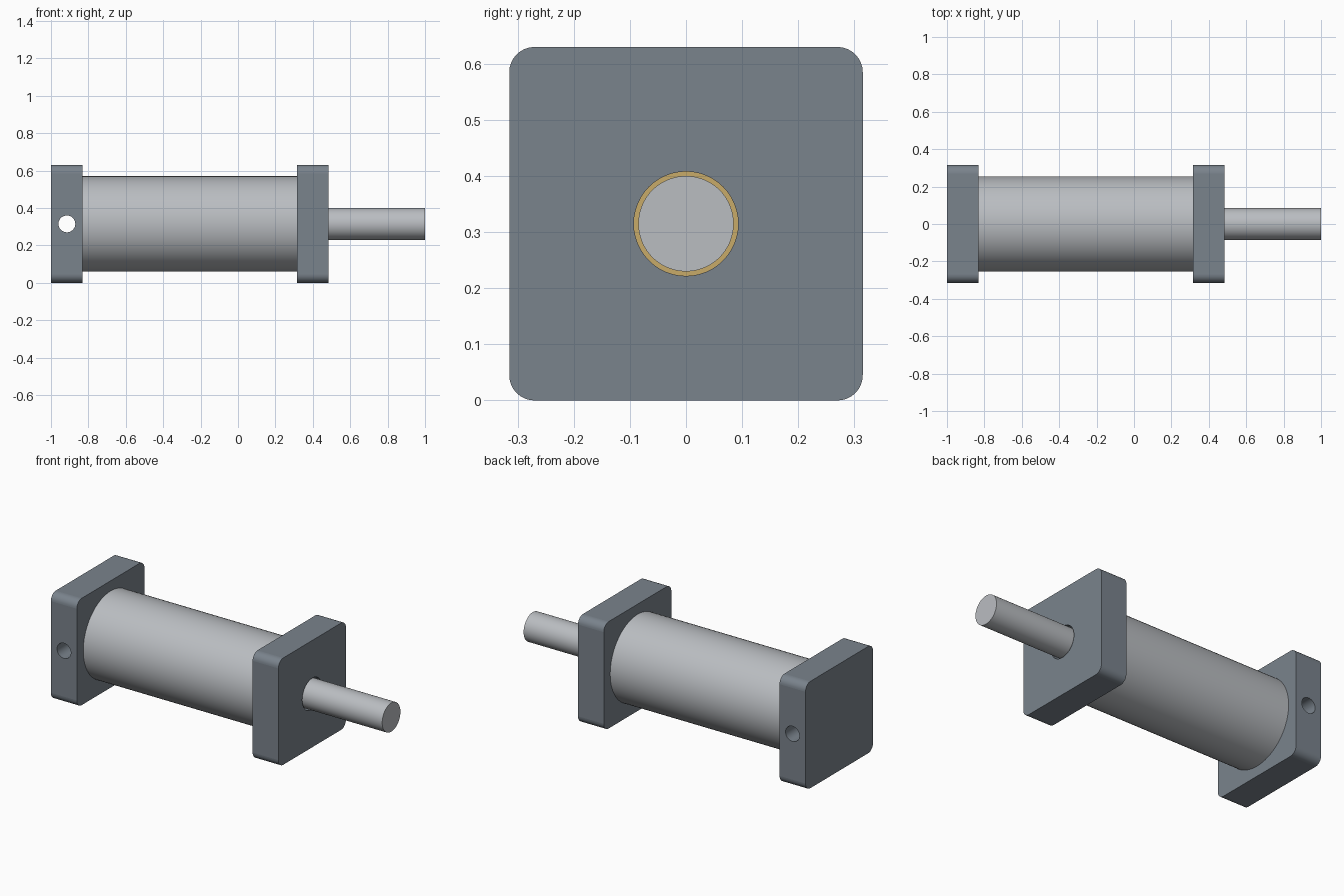
import bpy, bmesh, math
from math import pi, sin, cos, radians

if "Cube" in bpy.data.objects:
    bpy.data.objects.remove(bpy.data.objects["Cube"])

AXIS_Z = 0.315      # height of the cylinder axis
HALF = 0.315        # half width of the square end blocks


def material(name, rgb):
    m = bpy.data.materials.new(name)
    m.diffuse_color = (*rgb, 1)
    m.use_nodes = True
    m.node_tree.nodes["Principled BSDF"].inputs["Base Color"].default_value = m.diffuse_color
    return m


BLOCK = material("dark grey metal", (0.195, 0.228, 0.265))
STEEL = material("light grey steel", (0.49, 0.51, 0.535))
BRASS = material("brass", (0.58, 0.41, 0.14))


def finish(bm, name, mat):
    bmesh.ops.recalc_face_normals(bm, faces=bm.faces[:])
    me = bpy.data.meshes.new(name)
    bm.to_mesh(me)
    bm.free()
    me.materials.append(mat)
    ob = bpy.data.objects.new(name, me)
    bpy.context.collection.objects.link(ob)
    return ob


def activate(ob):
    bpy.ops.object.select_all(action='DESELECT')
    ob.select_set(True)
    bpy.context.view_layer.objects.active = ob


def smooth(ob):
    activate(ob)
    bpy.ops.object.shade_smooth_by_angle(angle=radians(30))


def lathe(name, profile, mat, steps=72):
    """Spin a closed loop of (x, radius) points around the cylinder axis."""
    bm = bmesh.new()
    rings = []
    for i in range(steps):
        a = 2 * pi * i / steps
        rings.append([bm.verts.new((x, r * cos(a), AXIS_Z + r * sin(a))) for x, r in profile])
    n = len(profile)
    for i in range(steps):
        a, b = rings[i], rings[(i + 1) % steps]
        for j in range(n):
            k = (j + 1) % n
            bm.faces.new((a[j], a[k], b[k], b[j]))
    bmesh.ops.remove_doubles(bm, verts=bm.verts[:], dist=1e-5)
    ob = finish(bm, name, mat)
    smooth(ob)
    return ob


def end_block(name, x0, x1, radius=0.045, steps=8):
    """Square block with rounded long edges, extruded along x."""
    bm = bmesh.new()
    c = HALF - radius
    pts = []
    for q, (sy, sz) in enumerate(((1, 1), (-1, 1), (-1, -1), (1, -1))):
        for i in range(steps + 1):
            a = pi / 2 * (q + i / steps)
            pts.append((sy * c + radius * cos(a), AXIS_Z + sz * c + radius * sin(a)))
    face = bm.faces.new([bm.verts.new((x0, y, z)) for y, z in pts])
    ext = bmesh.ops.extrude_face_region(bm, geom=[face])
    moved = [v for v in ext["geom"] if isinstance(v, bmesh.types.BMVert)]
    bmesh.ops.translate(bm, verts=moved, vec=(x1 - x0, 0, 0))
    return finish(bm, name, BLOCK)


def drill(ob, x, r, length, rotation):
    """Cut a round hole, then keep the large faces flat."""
    bpy.ops.mesh.primitive_cylinder_add(vertices=48, radius=r, depth=length,
                                        location=(x, 0, AXIS_Z), rotation=rotation)
    cutter = bpy.context.object
    cutter.hide_render = True
    mod = ob.modifiers.new("hole", 'BOOLEAN')
    mod.operation = 'DIFFERENCE'
    mod.solver = 'EXACT'
    mod.object = cutter
    activate(ob)
    bpy.ops.object.modifier_apply(modifier=mod.name)
    bpy.data.objects.remove(cutter, do_unlink=True)
    smooth(ob)
    for p in ob.data.polygons:
        p.use_smooth = p.area < 0.02
        p.material_index = 0


# End blocks: rear one with a cross pin hole, front one with the rod opening
rear = end_block("rear_end_block", -1.0, -0.831)
drill(rear, -0.915, 0.045, 1.0, (pi / 2, 0, 0))
front = end_block("front_end_block", 0.316, 0.484)
drill(front, 0.4, 0.093, 0.6, (0, pi / 2, 0))

# Hollow barrel between the blocks
lathe("barrel", [(-0.831, 0.255), (0.316, 0.255), (0.316, 0.225), (-0.831, 0.225)], STEEL)

# Brass piston inside, visible through the clearance around the rod
lathe("piston", [(-0.08, 0), (-0.08, 0.222), (0.08, 0.222), (0.08, 0)], BRASS)

# Piston rod
lathe("piston_rod", [(0.08, 0), (0.08, 0.085), (1.0, 0.085), (1.0, 0)], STEEL)
